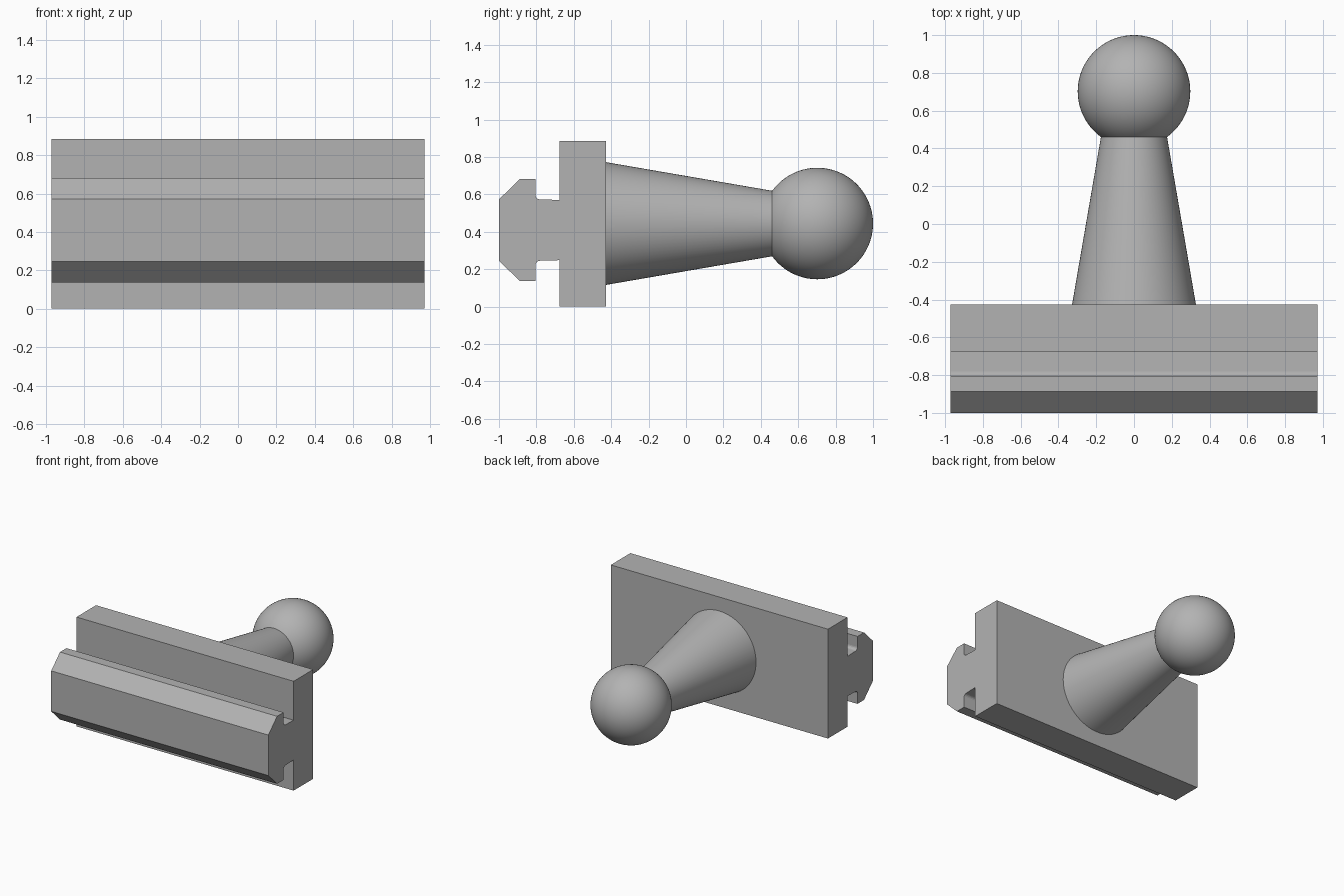
import bpy, bmesh, math
from mathutils import Matrix

if "Cube" in bpy.data.objects:
    bpy.data.objects.remove(bpy.data.objects["Cube"])

grey = bpy.data.materials.new("plain grey")
grey.diffuse_color = (0.45, 0.45, 0.45, 1)
grey.use_nodes = True
grey.node_tree.nodes["Principled BSDF"].inputs["Base Color"].default_value = grey.diffuse_color

HALF = 0.972      # half length of the mount
AXIS_Z = 0.444    # height of the stud axis


def finish(name, bm, smooth=False):
    bmesh.ops.recalc_face_normals(bm, faces=bm.faces)
    mesh = bpy.data.meshes.new(name)
    bm.to_mesh(mesh)
    bm.free()
    mesh.materials.append(grey)
    obj = bpy.data.objects.new(name, mesh)
    bpy.context.collection.objects.link(obj)
    if smooth:
        bpy.ops.object.select_all(action='DESELECT')
        obj.select_set(True)
        bpy.context.view_layer.objects.active = obj
        bpy.ops.object.shade_smooth_by_angle(angle=math.radians(30))
    return obj


# Mount: back plate and T-shaped rail in one extruded side profile (y, z from rail centre)
RAIL_Z, NECK = 0.409, 0.164
fillet = [(-0.781 - 0.024 * math.sin(a), NECK + 0.024 * (1 - math.cos(a)))
          for a in (math.radians(d) for d in (90, 67.5, 45, 22.5, 0))]
upper = [(-1.0, NECK), (-0.888, 0.273), (-0.805, 0.273)] + fillet + [(-0.677, NECK - 0.003)]
profile = [(y, RAIL_Z + h) for y, h in upper]
profile += [(-0.677, 0.885), (-0.427, 0.885), (-0.427, 0), (-0.677, 0)]
profile += [(y, RAIL_Z - h) for y, h in reversed(upper)]
bm = bmesh.new()
face = bm.faces.new([bm.verts.new((-HALF, y, z)) for y, z in profile])
ext = bmesh.ops.extrude_face_region(bm, geom=[face])
bmesh.ops.translate(bm, vec=(2 * HALF, 0, 0),
                    verts=[v for v in ext["geom"] if isinstance(v, bmesh.types.BMVert)])
finish("rail_mount", bm)

# Stud and ball: one revolved outline around the y axis (radius, y)
BALL_Y, BALL_R = 0.702, 0.298
NECK_R = 0.175
start = math.pi - math.asin(NECK_R / BALL_R)
STEPS = 40
outline = [(0.0, -0.427), (0.328, -0.427)]
for i in range(STEPS + 1):
    a = start * (1 - i / STEPS)
    outline.append((BALL_R * math.sin(a), BALL_Y + BALL_R * math.cos(a)))
bm = bmesh.new()
verts = [bm.verts.new((r, y, AXIS_Z)) for r, y in outline]
edges = [bm.edges.new(pair) for pair in zip(verts, verts[1:])]
bmesh.ops.spin(bm, geom=verts + edges, cent=(0, 0, AXIS_Z), axis=(0, 1, 0),
               angle=2 * math.pi, steps=80, use_merge=True)
bmesh.ops.remove_doubles(bm, verts=bm.verts, dist=1e-5)
finish("ball_stud", bm, smooth=True)
